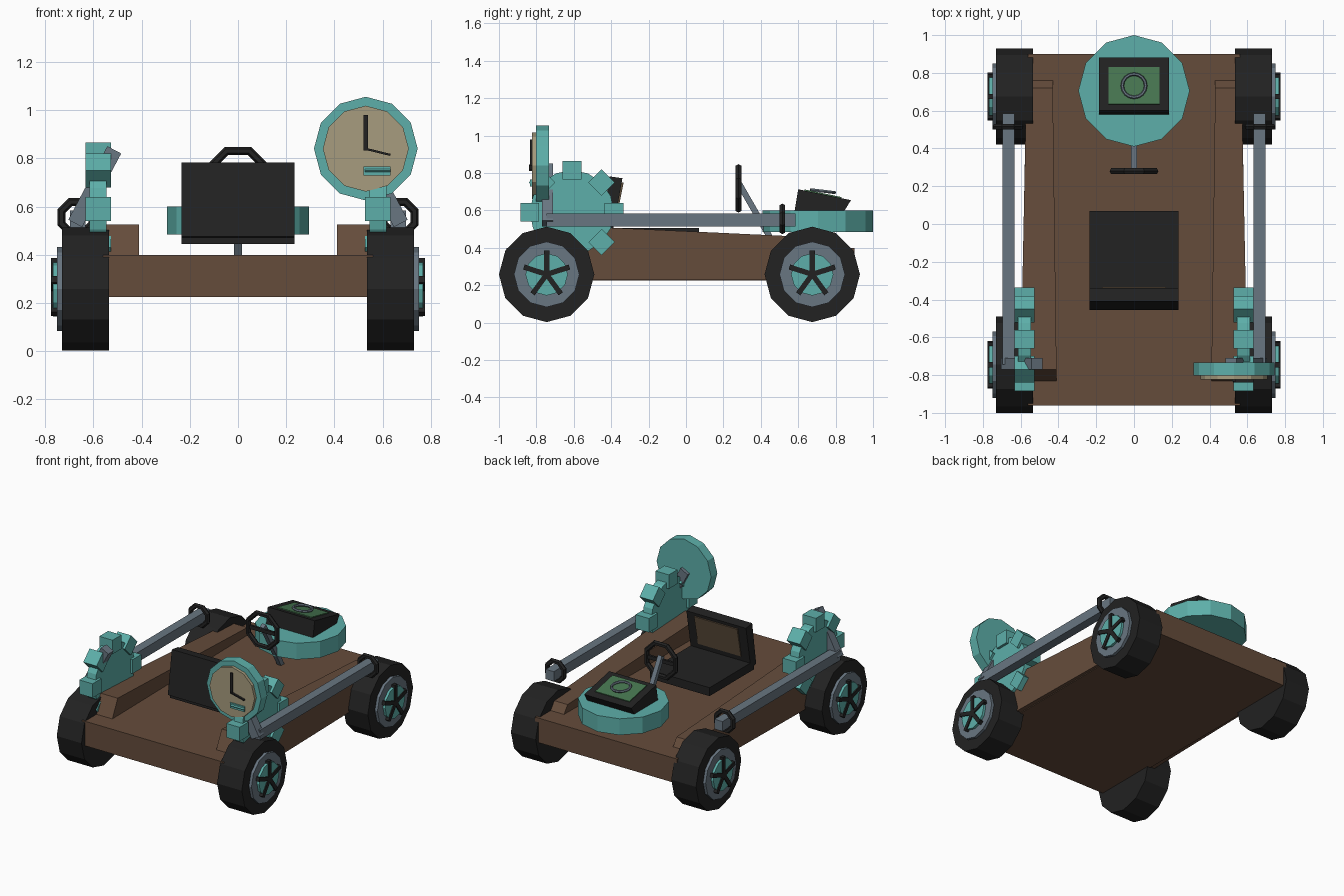
import bpy, bmesh, math
from mathutils import Matrix, Vector

if "Cube" in bpy.data.objects:
    bpy.data.objects.remove(bpy.data.objects["Cube"])


def material(name, r, g, b):
    m = bpy.data.materials.new(name)
    m.diffuse_color = (r, g, b, 1)
    m.use_nodes = True
    m.node_tree.nodes["Principled BSDF"].inputs["Base Color"].default_value = m.diffuse_color
    return m


TEAL = material("teal", 0.11, 0.43, 0.40)
BROWN = material("brown", 0.13, 0.072, 0.044)
PANEL = material("dark_tan", 0.125, 0.085, 0.05)
BLACK = material("black", 0.016, 0.016, 0.016)
GREY = material("steel_grey", 0.14, 0.18, 0.22)
TAN = material("tan", 0.39, 0.335, 0.21)
GREEN = material("green", 0.062, 0.18, 0.08)


def finish(name, bm, mat):
    bmesh.ops.recalc_face_normals(bm, faces=bm.faces)
    me = bpy.data.meshes.new(name)
    bm.to_mesh(me)
    bm.free()
    me.materials.append(mat)
    ob = bpy.data.objects.new(name, me)
    bpy.context.collection.objects.link(ob)
    return ob


def add_box(bm, center, size, rot=Matrix()):
    m = Matrix.Translation(center) @ rot @ Matrix.Diagonal((*size, 1))
    bmesh.ops.create_cube(bm, size=1, matrix=m)


def box(name, mat, lo, hi, rot=Matrix()):
    lo, hi = Vector(lo), Vector(hi)
    bm = bmesh.new()
    add_box(bm, (lo + hi) / 2, hi - lo, rot)
    return finish(name, bm, mat)


AXIS = {"X": Matrix.Rotation(math.pi / 2, 4, "Y"),
        "Y": Matrix.Rotation(math.pi / 2, 4, "X"), "Z": Matrix()}


def add_disc(bm, center, r, depth, axis, n=12):
    bmesh.ops.create_cone(bm, cap_ends=True, segments=n, radius1=r, radius2=r, depth=depth,
                          matrix=Matrix.Translation(center) @ AXIS[axis])


def disc(name, mat, center, r, depth, axis, n=12):
    bm = bmesh.new()
    add_disc(bm, center, r, depth, axis, n)
    return finish(name, bm, mat)


def extrude_yz(name, mat, profile, x0, x1):
    """Prism along x from a side profile of (y, z) points."""
    bm = bmesh.new()
    f = bm.faces.new([bm.verts.new((x0, y, z)) for y, z in profile])
    new = bmesh.ops.extrude_face_region(bm, geom=[f])["geom"]
    bmesh.ops.translate(bm, vec=(x1 - x0, 0, 0),
                        verts=[v for v in new if isinstance(v, bmesh.types.BMVert)])
    return finish(name, bm, mat)


def ring(name, mat, center, major, minor, seg, rot):
    bpy.ops.mesh.primitive_torus_add(location=center, rotation=rot, major_radius=major,
                                     minor_radius=minor, major_segments=seg, minor_segments=6)
    ob = bpy.context.object
    ob.name = name
    ob.data.materials.append(mat)
    return ob


def rod(name, mat, a, b, w, d):
    a, b = Vector(a), Vector(b)
    q = (b - a).to_track_quat("Z", "Y").to_matrix().to_4x4()
    bm = bmesh.new()
    add_box(bm, (a + b) / 2, (w, d, (b - a).length), q)
    return finish(name, bm, mat)


# Deck
box("deck", BROWN, (-0.56, -0.96, 0.225), (0.56, 0.90, 0.40))

for s, side in ((-1, "left"), (1, "right")):
    # Side rail, tapering toward the back
    rail = extrude_yz(side + "_rail", BROWN,
                      [(-0.83, 0.23), (-0.83, 0.40), (-0.77, 0.525), (0.72, 0.455),
                       (0.76, 0.40), (0.76, 0.23)], s * 0.41, s * 0.60)
    for v in rail.data.vertices:
        if v.co.y > 0:
            v.co.x += s * (0.02 if abs(v.co.x) < 0.5 else -0.03)

    # Wheels with hub and five spokes
    for y, end in ((-0.745, "front"), (0.675, "back")):
        tag = end + "_" + side
        disc(tag + "_tire", BLACK, (s * 0.6325, y, 0.258), 0.255, 0.195, "X")
        disc(tag + "_rim", GREY, (s * 0.725, y, 0.258), 0.175, 0.05, "X")
        disc(tag + "_hubcap", TEAL, (s * 0.735, y, 0.258), 0.113, 0.065, "X")
        bm = bmesh.new()
        for i in range(5):
            rot = Matrix.Rotation(i * math.tau / 5, 4, "X")
            c = Vector((s * 0.755, y, 0.258)) + rot @ Vector((0, 0, 0.064))
            add_box(bm, c, (0.04, 0.028, 0.128), rot)
        finish(tag + "_spokes", bm, BLACK)

    # Gear with eight block teeth
    bm = bmesh.new()
    center = Vector((s * 0.58, -0.61, 0.59))
    add_disc(bm, center, 0.225, 0.07, "X", 16)
    for i in range(8):
        rot = Matrix.Rotation(i * math.tau / 8, 4, "X")
        add_box(bm, center + rot @ Vector((0, 0, 0.225)), (0.105, 0.1, 0.1), rot)
    finish(side + "_gear", bm, TEAL)

    # Side beam, its collar and the slanted lever
    box(side + "_beam", GREY, (s * 0.665 - 0.032, -0.745, 0.514),
        (s * 0.665 + 0.032, 0.585, 0.584))
    ring(side + "_beam_collar", BLACK, (s * 0.667, 0.515, 0.555), 0.07, 0.018, 8,
         (math.pi / 2, math.pi / 8, 0))
    rod(side + "_lever", GREY, (s * 0.675, -0.74, 0.53), (s * 0.513, -0.74, 0.835), 0.06, 0.065)

# Seat
box("seat_base", BLACK, (-0.235, -0.43, 0.445), (0.235, 0.07, 0.505))
extrude_yz("seat_back", BLACK,
           [(-0.455, 0.475), (-0.395, 0.465), (-0.34, 0.772), (-0.41, 0.782)], -0.235, 0.235)
extrude_yz("seat_back_panel", PANEL,
           [(-0.385, 0.54), (-0.376, 0.54), (-0.333, 0.75), (-0.345, 0.75)], -0.17, 0.17)

# Steering wheel and column
ring("steering_wheel", BLACK, (0, 0.28, 0.718), 0.122, 0.018, 8, (math.pi / 2, math.pi / 8, 0))
box("steering_wheel_spoke", BLACK, (-0.115, 0.272, 0.705), (0.115, 0.288, 0.731))
rod("steering_column", GREY, (0, 0.28, 0.75), (0, 0.49, 0.385), 0.032, 0.032)

# Round table with tilted screen box
disc("round_table", TEAL, (0, 0.705, 0.542), 0.295, 0.116, "Z")
extrude_yz("screen_box", BLACK,
           [(0.58, 0.595), (0.845, 0.595), (0.882, 0.655), (0.60, 0.713)], -0.185, 0.185)
tilt = math.atan2(-0.058, 0.282)
box("screen", GREEN, (-0.135, 0.632, 0.683), (0.135, 0.832, 0.692),
    Matrix.Rotation(tilt, 4, "X"))
ring("screen_ring", GREY, (0, 0.732, 0.703), 0.062, 0.009, 16, (tilt * 0.6, 0, 0))

# Clock with hands and a small plate
disc("clock_body", TEAL, (0.53, -0.768, 0.84), 0.215, 0.07, "Y")
disc("clock_face", TAN, (0.53, -0.813, 0.84), 0.178, 0.022, "Y")
box("clock_long_hand", BLACK, (0.521, -0.833, 0.833), (0.539, -0.824, 0.98))
rod("clock_short_hand", BLACK, (0.525, -0.8285, 0.84), (0.632, -0.8285, 0.814), 0.02, 0.009)
box("clock_plate", TEAL, (0.52, -0.833, 0.729), (0.632, -0.824, 0.766))

# Flat cylinders stand with one corner at the top
for ob in bpy.data.objects:
    for p in ob.data.polygons:
        p.use_smooth = False
